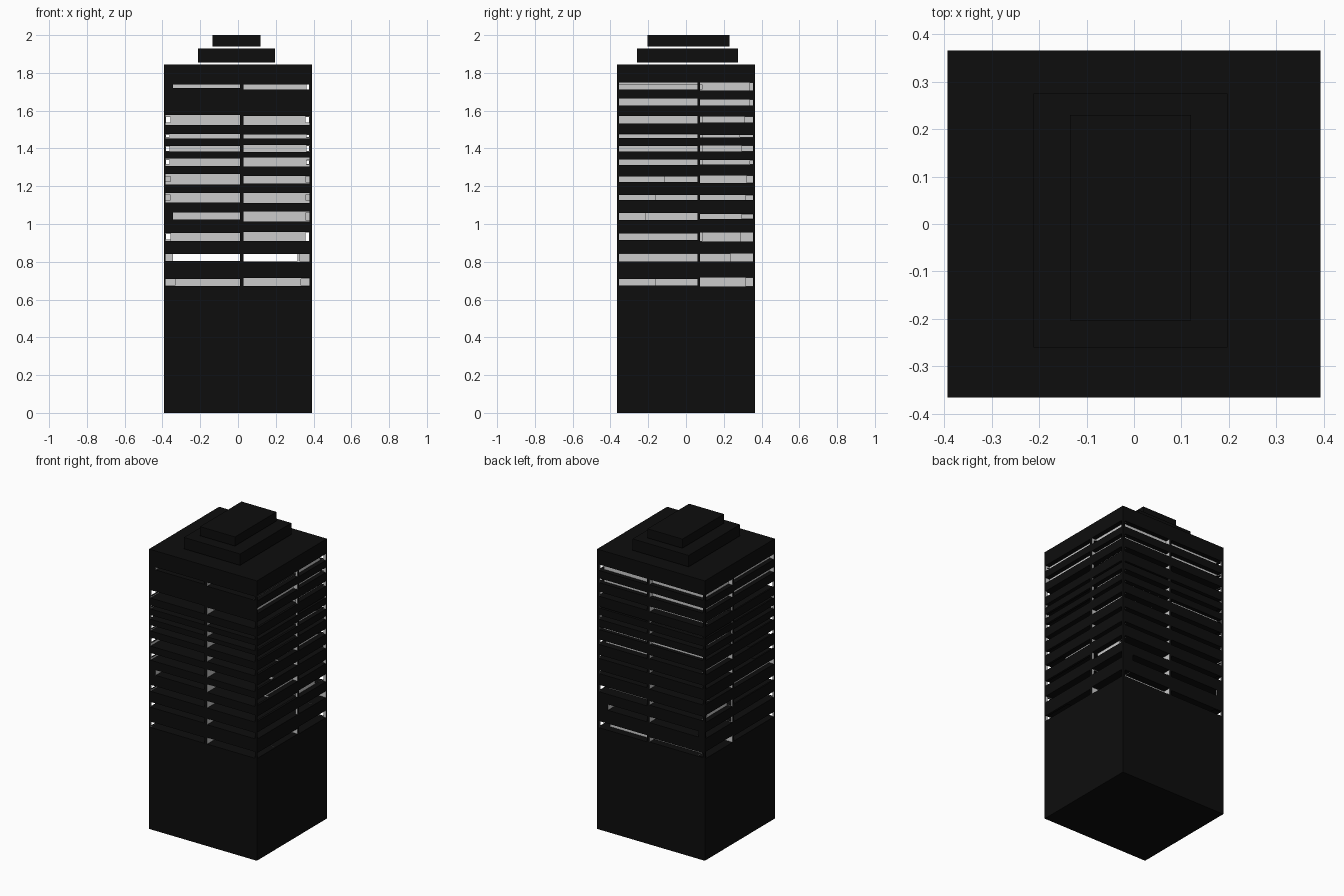
import bpy, bmesh

if "Cube" in bpy.data.objects:
    bpy.data.objects.remove(bpy.data.objects["Cube"])

HX, HY, ROOF = 0.393, 0.365, 1.845

black = bpy.data.materials.new("black_cladding")
black.diffuse_color = (0.004, 0.004, 0.004, 1)
black.use_nodes = True
black.node_tree.nodes["Principled BSDF"].inputs["Base Color"].default_value = black.diffuse_color
pane = bpy.data.materials.new("pale_pane")
pane.diffuse_color = (0.8, 0.8, 0.8, 1)
pane.use_nodes = True
pane.node_tree.nodes["Principled BSDF"].inputs["Base Color"].default_value = pane.diffuse_color


def add_box(bm, x, y, z):
    made = bmesh.ops.create_cube(bm, size=1)["verts"]
    for v in made:
        for i, (a, b) in enumerate((x, y, z)):
            v.co[i] = b if v.co[i] > 0 else a


def make(name, boxes):
    bm = bmesh.new()
    for b in boxes:
        add_box(bm, *b)
    me = bpy.data.meshes.new(name)
    bm.to_mesh(me)
    bm.free()
    me.materials.append(black)
    ob = bpy.data.objects.new(name, me)
    bpy.context.collection.objects.link(ob)
    return ob


# Front rows: z range of left half, z range of right half, depth
front_rows = [
    (1.720, 1.738, 1.713, 1.738, .45), (1.525, 1.578, 1.525, 1.573, .45),
    (1.453, 1.477, 1.453, 1.475, .45), (1.385, 1.413, 1.380, 1.417, .45),
    (1.308, 1.347, 1.305, 1.352, .45), (1.208, 1.265, 1.215, 1.255, .25),
    (1.115, 1.163, 1.110, 1.165, .20), (1.025, 1.060, 1.013, 1.067, .15),
    (.910, .953, .910, .957, .45), (.805, .840, .800, .840, .60),
    (.672, .710, .672, .715, .20)]
# Side rows: z range of front half, z range of rear half, side depth, back depth
side_rows = [
    (1.710, 1.750, 1.705, 1.750, .03, .03), (1.625, 1.665, 1.625, 1.660, .03, .03),
    (1.530, 1.573, 1.535, 1.570, .035, .055), (1.455, 1.478, 1.458, 1.473, .03, .08),
    (1.383, 1.413, 1.383, 1.417, .03, .07), (1.312, 1.343, 1.315, 1.340, .03, .025),
    (1.222, 1.253, 1.217, 1.257, .035, .045), (1.125, 1.155, 1.125, 1.155, .035, .05),
    (1.020, 1.060, 1.025, 1.053, .035, .07), (.915, .950, .905, .957, .035, .075),
    (.800, .845, .800, .845, .065, .30), (.672, .710, .668, .718, .06, .05)]

front, right, left, back = [], [], [], []
for a, b, c, d, dep in front_rows:
    x0 = -.345 if dep == .15 or a > 1.7 else -.383
    front += [((x0, .01), (-.5, -HY + dep), (a, b)),
              ((.03, .378), (-.5, -HY + dep), (c, d))]
for a, b, c, d, dep, bdep in side_rows:
    e = .0012
    right += [((HX - dep, .5), (-.356, .06), (a + e, b - e)),
              ((HX - dep, .5), (.075, .354), (c + e, d - e))]
    left += [((-.5, -HX + dep), (-.355, .061), (a + 2 * e, b - 2 * e)),
             ((-.5, -HX + dep), (.076, .353), (c + 2 * e, d - 2 * e))]
    thru = bdep == .30
    k = .003
    back += [((-.345 if thru else -.38, .011), (HY - bdep, .5), (a + k, b - k)),
             ((.029, .315 if thru else .377), (HY - bdep, .5), (c + k, d - k))]

# Tower block with window slots cut into all four sides
tower = make("tower", [((-HX, HX), (-HY, HY), (0, ROOF))])
cutters = [make("slot_cutter", s) for s in (front, right, left, back)]
for c in cutters:
    c.hide_render = True
    m = tower.modifiers.new("slots", "BOOLEAN")
    m.operation = "DIFFERENCE"
    m.solver = "EXACT"
    m.object = c
bpy.context.view_layer.update()
dg = bpy.context.evaluated_depsgraph_get()
cut = bpy.data.meshes.new_from_object(tower.evaluated_get(dg))
tower.modifiers.clear()
tower.data = cut
for c in cutters:
    bpy.data.objects.remove(c)

# Pale panes: every upright face inside the slots
cut.materials.clear()
cut.materials.append(black)
cut.materials.append(pane)
for p in cut.polygons:
    inside = abs(p.center.x) < HX - .001 and abs(p.center.y) < HY - .001
    p.material_index = int(inside and abs(p.normal.z) < .5)

# Stepped roof tiers
make("lower_roof_tier", [((-.212, .197), (-.26, .275), (1.855, 1.93))])
make("upper_roof_tier", [((-.135, .12), (-.203, .23), (1.94, 2.0))])
